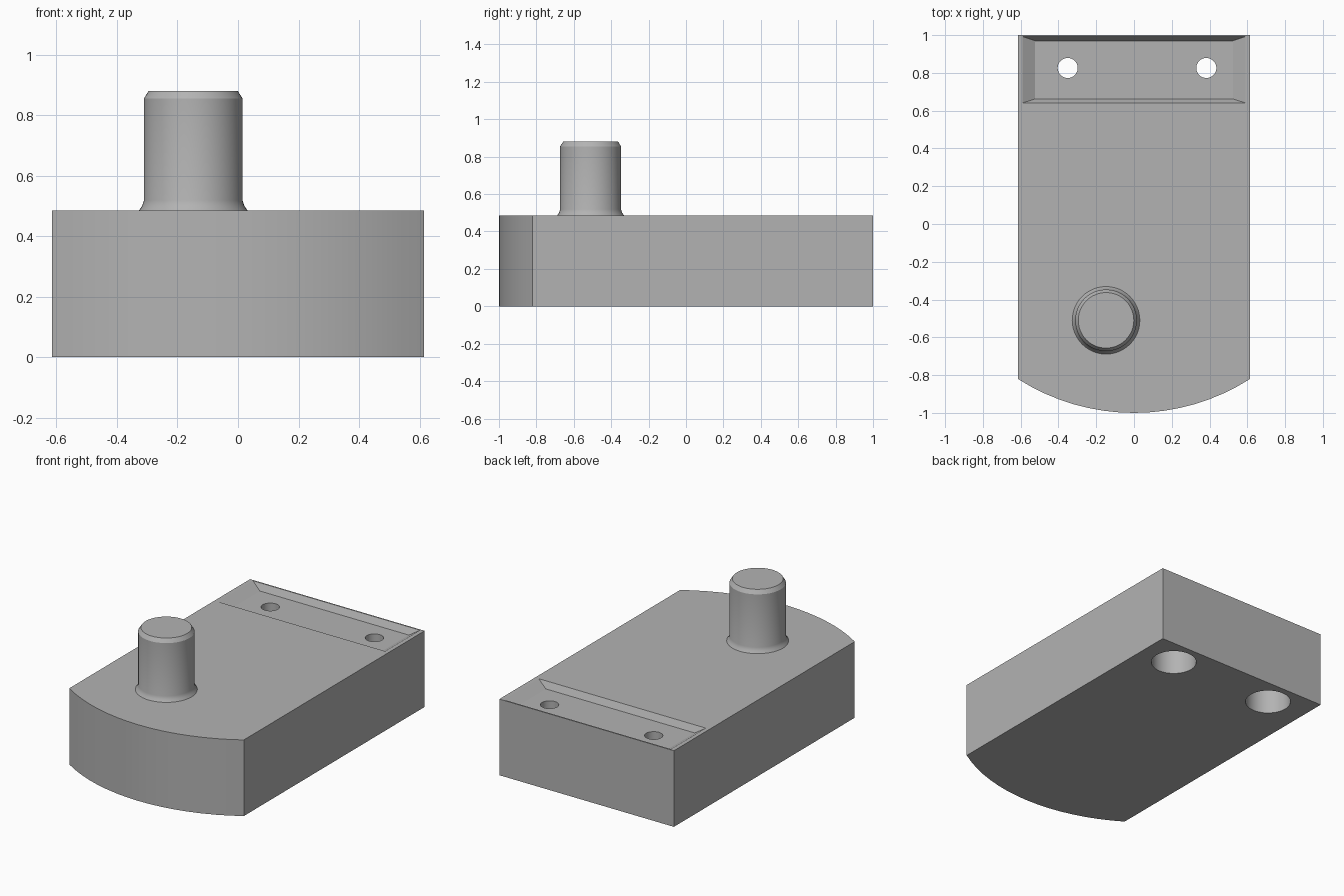
import bpy
import bmesh
from math import sin, cos, tau, asin

if "Cube" in bpy.data.objects:
    bpy.data.objects.remove(bpy.data.objects["Cube"], do_unlink=True)

HALF_W, TOP = 0.615, 0.485

grey = bpy.data.materials.new("plain grey")
grey.use_nodes = True
GREY = (0.45, 0.45, 0.45, 1)
grey.diffuse_color = GREY
grey.node_tree.nodes["Principled BSDF"].inputs["Base Color"].default_value = GREY


def loft(name, rings):
    """Mesh through equal-length rings of points, capped at both ends."""
    bm = bmesh.new()
    loops = [[bm.verts.new(p) for p in ring] for ring in rings]
    n = len(loops[0])
    for a, b in zip(loops, loops[1:]):
        for i in range(n):
            j = (i + 1) % n
            bm.faces.new((a[i], a[j], b[j], b[i]))
    bm.faces.new(loops[0][::-1])
    bm.faces.new(loops[-1])
    bmesh.ops.recalc_face_normals(bm, faces=bm.faces)
    mesh = bpy.data.meshes.new(name)
    bm.to_mesh(mesh)
    bm.free()
    obj = bpy.data.objects.new(name, mesh)
    bpy.context.collection.objects.link(obj)
    mesh.materials.append(grey)
    return obj


def ring(x, y, r, z, n=48):
    return [(x + r * cos(tau * i / n), y + r * sin(tau * i / n), z) for i in range(n)]


def rect(x, y0, y1, z):
    return [(-x, y0, z), (x, y0, z), (x, y1, z), (-x, y1, z)]


def select_only(obj):
    bpy.ops.object.select_all(action="DESELECT")
    obj.select_set(True)
    bpy.context.view_layer.objects.active = obj


def cut(obj, cutter):
    cutter.hide_render = True
    mod = obj.modifiers.new("cut", "BOOLEAN")
    mod.operation = "DIFFERENCE"
    mod.solver = "EXACT"
    mod.object = cutter
    select_only(obj)
    bpy.ops.object.modifier_apply(modifier=mod.name)
    bpy.data.objects.remove(cutter, do_unlink=True)


# Block with a bowed front
radius, arc_y, steps = 1.14, 0.14, 16
sweep = asin(HALF_W / radius)
outline = [(HALF_W, 1), (-HALF_W, 1)]
for i in range(steps + 1):
    a = sweep * (2 * i / steps - 1)
    outline.append((radius * sin(a), arc_y - radius * cos(a)))
block = loft("base_block", [[(x, y, z) for x, y in outline] for z in (0, TOP)])

# Shallow recess with sloping walls at the back
cut(block, loft("recess_cutter", [rect(0.525, 0.662, 0.97, 0.445),
                                  rect(0.605, 0.636, 0.997, 0.495)]))

# Screw holes, wider from below
for x in (-0.351, 0.383):
    cut(block, loft("hole_cutter", [ring(x, 0.826, r, z) for r, z in
                                    ((0.134, -0.1), (0.134, 0.32), (0.053, 0.32), (0.053, 0.6))]))

# Pin with a flared foot and chamfered tip
pin_profile = [(0.179, TOP), (0.169, 0.5), (0.163, 0.518), (0.163, 0.855), (0.147, 0.88)]
pin = loft("pin", [ring(-0.148, -0.51, r, z) for r, z in pin_profile])

for obj in (block, pin):
    select_only(obj)
    bpy.ops.object.shade_smooth_by_angle(angle=0.45)
